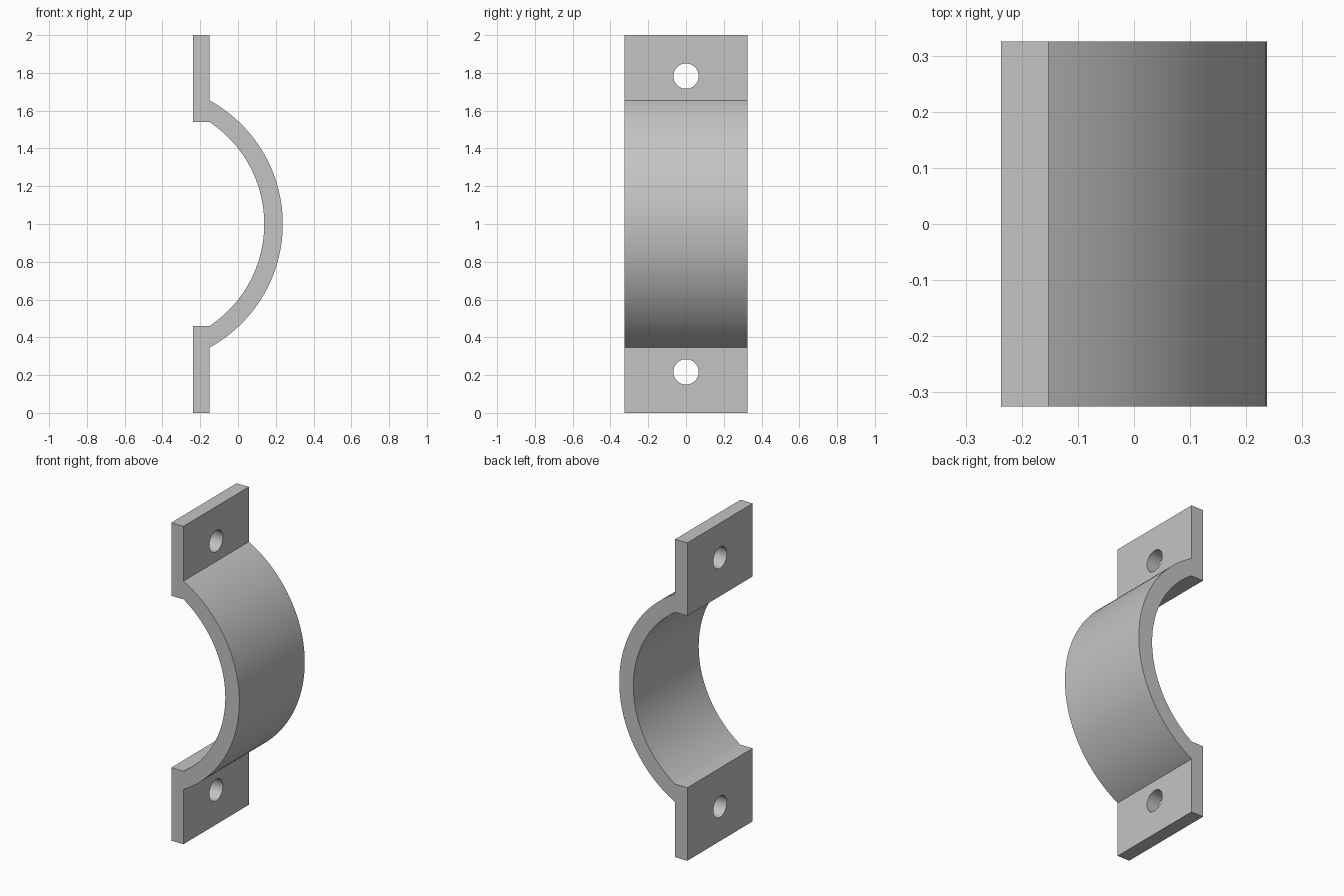
import bpy, bmesh
from math import atan2, cos, sin, sqrt, radians, pi
from mathutils import Matrix, Vector

default = bpy.data.objects.get("Cube")
if default:
    bpy.data.objects.remove(default)

HALF_DEPTH = 0.325
BACK, FACE = -0.237, -0.152       # thickness of the flanges along x
CENTRE_X, CENTRE_Z = -0.509, 1.0  # shared centre of both arcs
OUTER, INNER = 0.746, 0.648
HOLE_RADIUS, HOLE_OFFSET = 0.067, 0.783
SEGMENTS = 64

grey = bpy.data.materials.new("plain grey")
grey.use_nodes = True
colour = (0.55, 0.55, 0.55, 1)
grey.diffuse_color = colour
grey.node_tree.nodes["Principled BSDF"].inputs["Base Color"].default_value = colour


def arc(radius):
    """Points from the lower flange face to the upper one."""
    dx = FACE - CENTRE_X
    end = atan2(sqrt(radius ** 2 - dx ** 2), dx)
    angles = [end * (2 * i / SEGMENTS - 1) for i in range(SEGMENTS + 1)]
    return [(CENTRE_X + radius * cos(a), CENTRE_Z + radius * sin(a)) for a in angles]


def make_object(name, bm):
    bmesh.ops.recalc_face_normals(bm, faces=bm.faces)
    mesh = bpy.data.meshes.new(name)
    bm.to_mesh(mesh)
    bm.free()
    mesh.materials.append(grey)
    obj = bpy.data.objects.new(name, mesh)
    bpy.context.collection.objects.link(obj)
    return obj


# Clamp profile: two flanges joined by the curved band
inner, outer = arc(INNER), arc(OUTER)
profile = [(BACK, 0), (FACE, 0)] + outer + [(FACE, 2), (BACK, 2)]
profile += [(BACK, inner[-1][1])] + inner[::-1] + [(BACK, inner[0][1])]
bm = bmesh.new()
side = bm.faces.new([bm.verts.new((x, -HALF_DEPTH, z)) for x, z in profile])
swept = bmesh.ops.extrude_face_region(bm, geom=[side], use_keep_orig=True)
new_verts = [g for g in swept["geom"] if isinstance(g, bmesh.types.BMVert)]
bmesh.ops.translate(bm, verts=new_verts, vec=Vector((0, 2 * HALF_DEPTH, 0)))
clamp = make_object("half_clamp", bm)

# Bolt holes through both flanges
bm = bmesh.new()
for sign in (-1, 1):
    place = Matrix.Translation(((BACK + FACE) / 2, 0, CENTRE_Z + sign * HOLE_OFFSET))
    bmesh.ops.create_cone(bm, cap_ends=True, segments=48, radius1=HOLE_RADIUS,
                          radius2=HOLE_RADIUS, depth=0.3,
                          matrix=place @ Matrix.Rotation(pi / 2, 4, "Y"))
cutter = make_object("bolt_hole_cutter", bm)
cutter.hide_render = True

cut = clamp.modifiers.new("bolt_holes", "BOOLEAN")
cut.operation = "DIFFERENCE"
cut.solver = "EXACT"
cut.object = cutter

bpy.ops.object.select_all(action="DESELECT")
clamp.select_set(True)
bpy.context.view_layer.objects.active = clamp
bpy.ops.object.modifier_apply(modifier=cut.name)
bpy.data.objects.remove(cutter)

# Smooth curved faces, crisp corners
bpy.ops.object.shade_smooth_by_angle(angle=radians(25))
